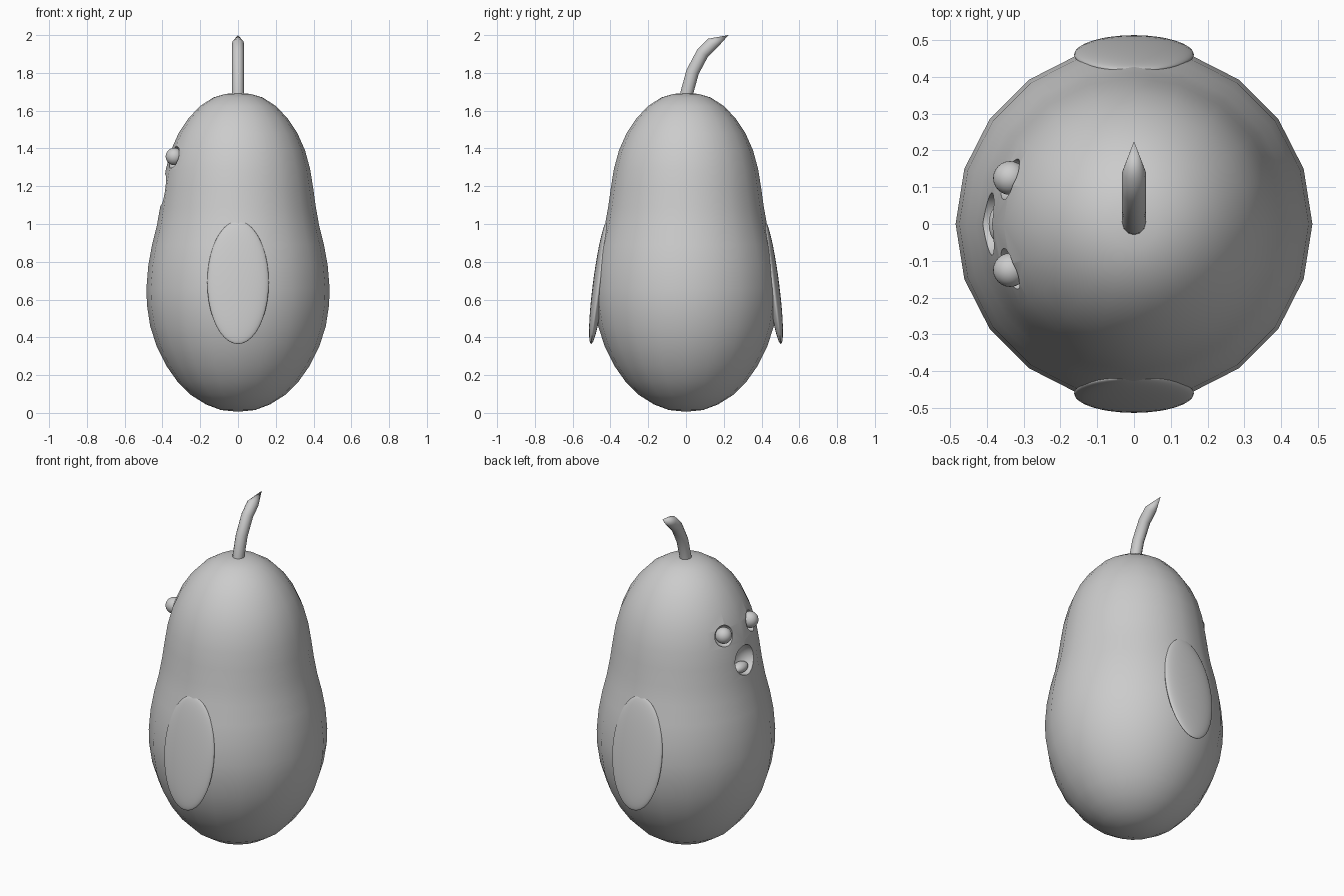
import bpy, bmesh, math
from mathutils import Vector

if "Cube" in bpy.data.objects:
    bpy.data.objects.remove(bpy.data.objects["Cube"])


def smooth(ob, angle=40):
    bpy.ops.object.select_all(action='DESELECT')
    ob.select_set(True)
    bpy.context.view_layer.objects.active = ob
    bpy.ops.object.shade_smooth_by_angle(angle=math.radians(angle))


def rings_object(name, rings, start, end):
    """Skin a list of vertex rings and close both ends with a point."""
    bm = bmesh.new()
    loops = [[bm.verts.new(p) for p in r] for r in rings]
    n = len(loops[0])
    for a, b in zip(loops, loops[1:]):
        for i in range(n):
            j = (i + 1) % n
            bm.faces.new((a[i], a[j], b[j], b[i]))
    first, last = bm.verts.new(start), bm.verts.new(end)
    for i in range(n):
        j = (i + 1) % n
        bm.faces.new((first, loops[0][j], loops[0][i]))
        bm.faces.new((last, loops[-1][i], loops[-1][j]))
    bmesh.ops.recalc_face_normals(bm, faces=bm.faces)
    me = bpy.data.meshes.new(name)
    bm.to_mesh(me)
    bm.free()
    ob = bpy.data.objects.new(name, me)
    bpy.context.collection.objects.link(ob)
    return ob


def ball(name, loc, scale, rot=(0, 0, 0), seg=24, rings=16):
    bpy.ops.mesh.primitive_uv_sphere_add(segments=seg, ring_count=rings,
                                         radius=1, location=loc, rotation=rot)
    ob = bpy.context.object
    ob.name = name
    ob.scale = scale
    smooth(ob, 60)
    return ob


# Pear body: 20-sided lathe (radius, height)
profile = [(0.09, 0.015), (0.17, 0.045), (0.25, 0.095), (0.32, 0.165),
           (0.38, 0.25), (0.43, 0.35), (0.465, 0.46), (0.482, 0.57),
           (0.485, 0.66), (0.475, 0.78), (0.455, 0.89), (0.43, 0.99),
           (0.412, 1.09), (0.398, 1.19), (0.382, 1.29), (0.355, 1.39),
           (0.315, 1.48), (0.262, 1.56), (0.20, 1.625), (0.13, 1.67),
           (0.065, 1.689)]
body = rings_object("body", [[(r * math.cos(math.tau * i / 20),
                               r * math.sin(math.tau * i / 20), z)
                              for i in range(20)] for r, z in profile],
                    (0, 0, 0.006), (0, 0, 1.693))

# Eye sockets and mouth carved out of the -x side
cutters = [ball("socket_cutter", (-0.345, s * 0.125, 1.355), (0.06,) * 3)
           for s in (-1, 1)]
cutters.append(ball("mouth_cutter", (-0.40, 0, 1.18), (0.075, 0.087, 0.085)))
for c in cutters:
    c.hide_render = True
    m = body.modifiers.new("carve", 'BOOLEAN')
    m.operation = 'DIFFERENCE'
    m.solver = 'EXACT'
    m.object = c
bpy.context.view_layer.objects.active = body
for m in list(body.modifiers):
    bpy.ops.object.modifier_apply(modifier=m.name)
for c in cutters:
    bpy.data.objects.remove(c)
smooth(body)

# Eyes, tongue and tilted side wings
for s, side in ((-1, "front"), (1, "back")):
    ball("eye_" + side, (-0.337, s * 0.125, 1.357), (0.046,) * 3)
    ball("wing_" + side, (0, s * 0.46, 0.69), (0.163, 0.032, 0.328),
         (s * math.radians(7.5), 0, 0), 32, 20)
ball("tongue", (-0.36, 0, 1.125), (0.035, 0.055, 0.03))

# Bent stem with a pointed tip: path of (y, z, tilt in degrees)
path = [(0.0, 1.65, 8), (0.006, 1.70, 10), (0.035, 1.805, 20),
        (0.088, 1.905, 34), (0.141, 1.957, 44)]
stem_rings = []
for y, z, tilt in path:
    t = math.radians(tilt)
    u = Vector((0, math.cos(t), -math.sin(t)))
    stem_rings.append([Vector((0, y, z))
                       + 0.032 * math.cos(math.tau * i / 12) * Vector((1, 0, 0))
                       + 0.034 * math.sin(math.tau * i / 12) * u
                       for i in range(12)])
stem = rings_object("stem", stem_rings, (0, 0, 1.64), (0, 0.225, 2.0))
smooth(stem, 35)
